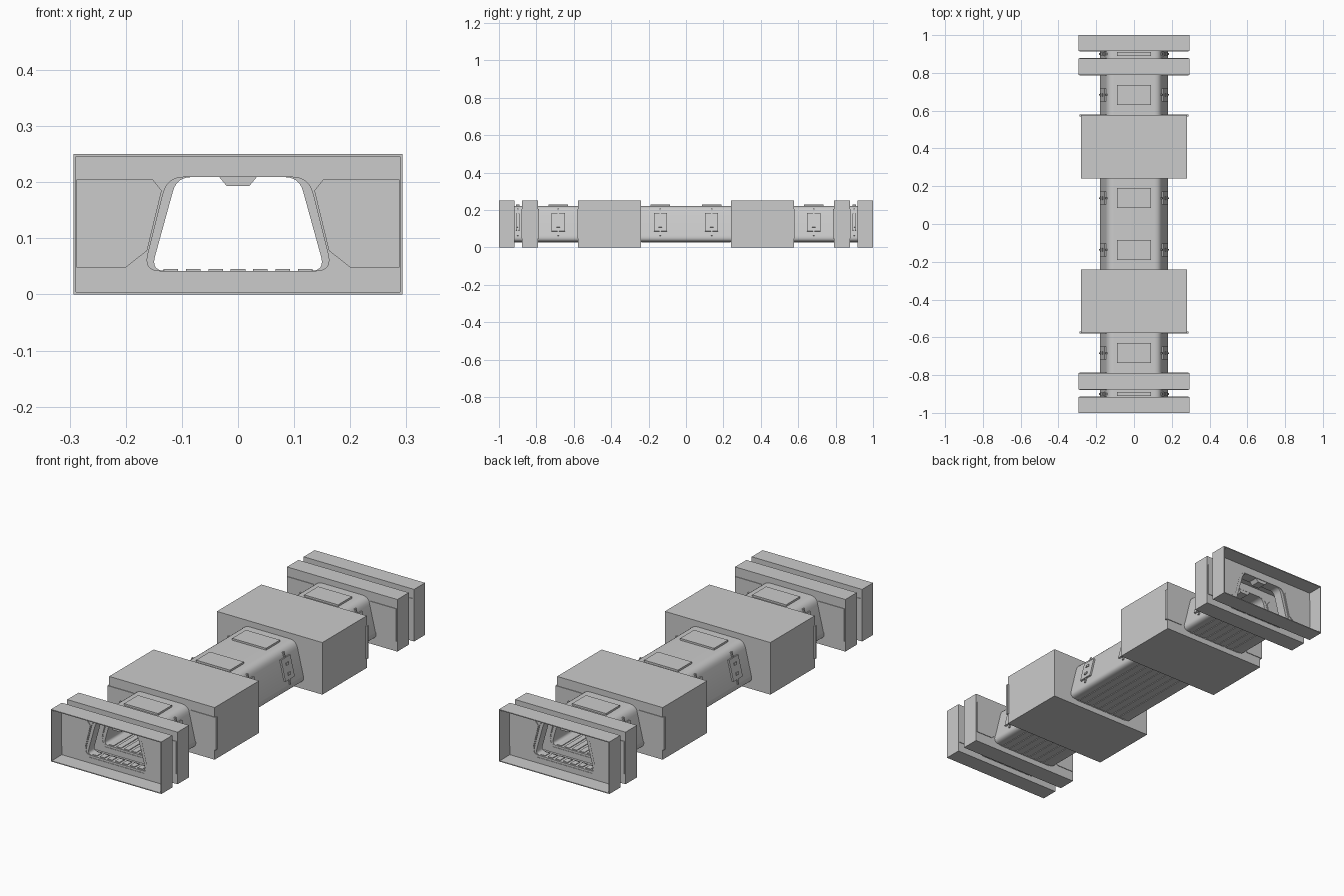
import bpy, math
from mathutils import Vector

if "Cube" in bpy.data.objects:
    bpy.data.objects.remove(bpy.data.objects["Cube"])


def rounded(corners, r, n=6):
    """Polygon with every corner replaced by a small curve."""
    pts = []
    for i, c in enumerate(corners):
        c = Vector(c)
        a = (Vector(corners[i - 1]) - c).normalized() * r + c
        b = (Vector(corners[(i + 1) % len(corners)]) - c).normalized() * r + c
        for k in range(n + 1):
            t = k / n
            pts.append(a * (1 - t) ** 2 + c * 2 * t * (1 - t) + b * t * t)
    return pts


def rect(w, z0, z1):
    return [(-w, z0), (w, z0), (w, z1), (-w, z1)]


def prism(name, loops, y0, y1, smooth=False):
    """Extrude an x-z outline (further loops are holes) from y0 to y1."""
    cu = bpy.data.curves.new(name, 'CURVE')
    cu.dimensions = '2D'
    cu.fill_mode = 'BOTH'
    cu.extrude = abs(y1 - y0) / 2
    for loop in loops:
        sp = cu.splines.new('POLY')
        sp.points.add(len(loop) - 1)
        for p, q in zip(sp.points, loop):
            p.co = (q[0], q[1], 0, 1)
        sp.use_cyclic_u = True
    ob = bpy.data.objects.new(name, cu)
    bpy.context.collection.objects.link(ob)
    ob.rotation_euler.x = math.pi / 2
    ob.location.y = (y0 + y1) / 2
    bpy.ops.object.select_all(action='DESELECT')
    ob.select_set(True)
    bpy.context.view_layer.objects.active = ob
    bpy.ops.object.convert(target='MESH')
    ob = bpy.context.object
    if smooth:
        bpy.ops.object.shade_smooth_by_angle(angle=math.radians(35))
    else:
        bpy.ops.object.shade_flat()
    return ob


def box(name, loc, size, tilt=0):
    bpy.ops.mesh.primitive_cube_add(size=1, location=loc, rotation=(0, tilt, 0))
    ob = bpy.context.object
    ob.name = name
    ob.scale = size
    return ob


# Cross-sections
tube_out = rounded([(-.187, .03), (.187, .03), (.140, .222), (-.140, .222)], .035)
tube_in = rounded([(-.155, .042), (.155, .042), (.109, .209), (-.109, .209)], .026)
doorway = rounded([(-.168, .042), (.168, .042), (.126, .209), (-.126, .209)], .03)
wing = [(.136, .185), (.152, .205), (.288, .205), (.288, .048), (.2, .048), (.162, .078)]
lamp = [(-.035, .211), (.035, .211), (.02, .193), (-.02, .193)]
T = .004
TILT = math.atan2(-.047, .192)


def shell(name, w, y0, y1):
    prism(name, [rect(w, 0, .25), rect(w - T, T, .25 - T)], y0, y1)


def bulkhead(name, w, y, panels=True):
    """End wall with a doorway, wing panels and a threshold strip."""
    prism(name + "_wall", [rect(w, 0, .25), doorway], y - .003, y + .003)
    prism(name + "_threshold", [rect(.148, .027, .032)], y - .005, y + .005)
    if panels:
        for m in (1, -1):
            prism(name + "_wing_panel", [[(m * x, z) for x, z in wing]], y - .006, y + .006)


def tube(name, y0, y1):
    """Corridor section with ceiling lamp rail and floor ribs."""
    prism(name, [tube_out, tube_in], y0, y1, True)
    prism(name + "_ceiling_lamp", [lamp], y0, y1)
    mid, length = (y0 + y1) / 2, abs(y1 - y0)
    for i in range(7):
        x = -.12 + .04 * i
        box(name + "_floor_rib", (x, mid, .036), (.026, length - .01, .018))


def hatches(y, w_top=.105, w_side=.07, h=.1):
    """Roof hatch and a clamped hatch on each sloping side."""
    box("roof_hatch", (0, y, .222), (.18, w_top, .018))
    for m in (1, -1):
        box("side_hatch", (m * .1615, y, .135), (.016, w_side, h), m * TILT)
        box("side_hatch_clamp", (m * .1615, y, .135), (.01, .008, .15), m * TILT)
        for z in (-.022, .022):
            box("hatch_hinge", (m * (.169 - z * .245), y, .135 + z),
                (.01, w_side * .25, .012), m * TILT)


# Middle corridor
tube("middle_corridor", -.24, .24)

for s in (1, -1):
    # Large junction housing
    shell("junction_housing", .28, s * .24, s * .577)
    bulkhead("junction_inner", .28, s * .243, False)
    bulkhead("junction_outer", .28, s * .574)
    # Outer corridor
    tube("outer_corridor", s * .575, s * .795)
    # Narrow collar
    shell("collar", .293, s * .79, s * .877)
    bulkhead("collar_inner", .293, s * .793)
    bulkhead("collar_outer", .293, s * .874)
    # Short coupling and open end frame
    tube("end_coupling", s * .875, s * .92)
    bulkhead("end_frame", .293, s * .92)
    shell("end_frame_shell", .293, s * .917, s * 1.0)
    # Hatches along the corridor
    hatches(s * .137)
    hatches(s * .683)
    hatches(s * .9, .02, .02, .09)
